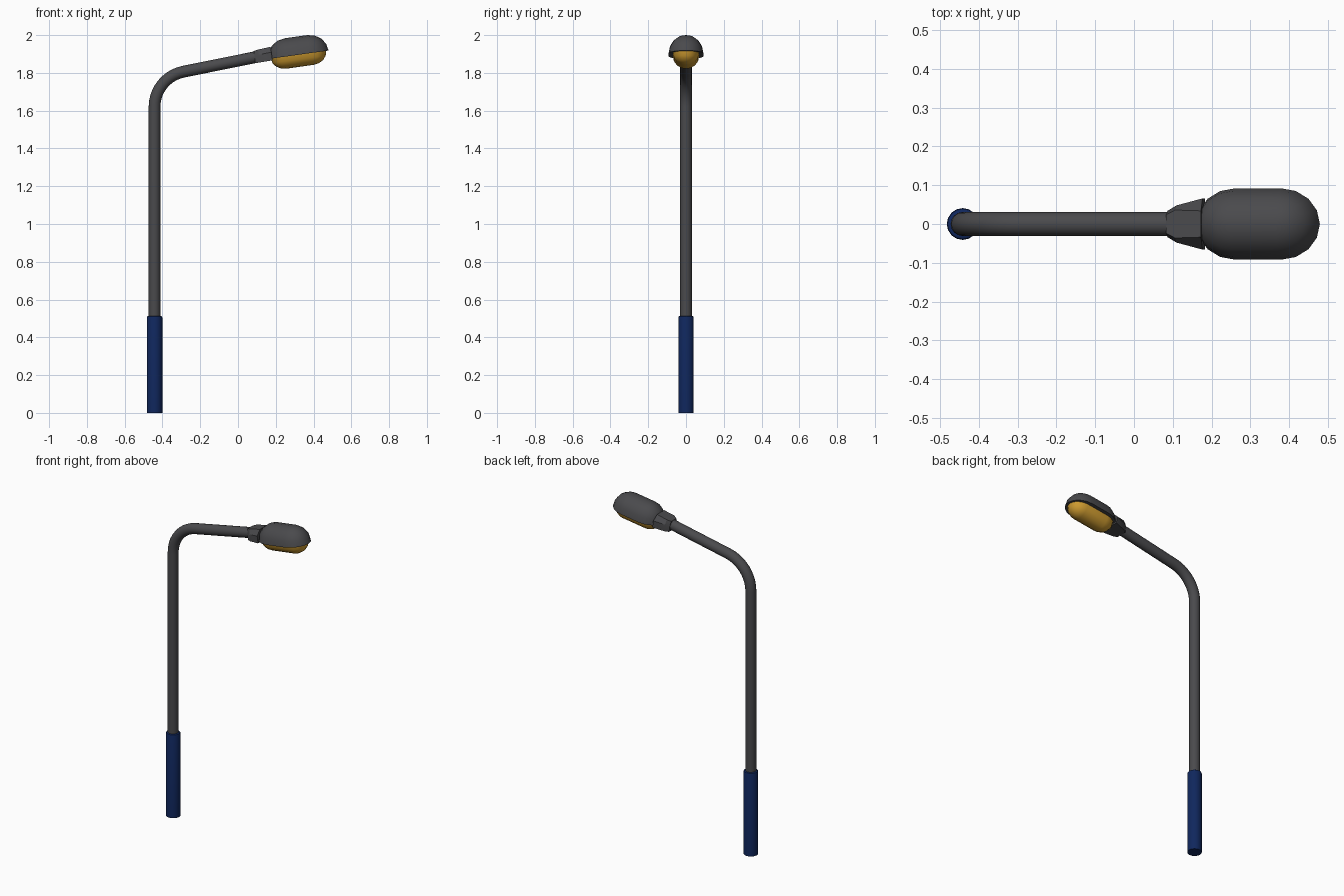
import bpy, bmesh, math
from mathutils import Vector, Matrix

if "Cube" in bpy.data.objects:
    bpy.data.objects.remove(bpy.data.objects["Cube"])

def material(name, rgb):
    m = bpy.data.materials.new(name)
    m.diffuse_color = (*rgb, 1)
    m.use_nodes = True
    m.node_tree.nodes["Principled BSDF"].inputs["Base Color"].default_value = m.diffuse_color
    return m

GREY = material("dark grey", (0.068, 0.068, 0.073))
NAVY = material("navy blue", (0.005, 0.02, 0.11))
AMBER = material("amber", (0.62, 0.33, 0.03))

def finish(name, bm, mat, angle=35, matrix=None):
    bmesh.ops.remove_doubles(bm, verts=bm.verts, dist=1e-5)
    bmesh.ops.recalc_face_normals(bm, faces=bm.faces)
    if matrix:
        bm.transform(matrix)
    me = bpy.data.meshes.new(name)
    bm.to_mesh(me)
    bm.free()
    me.materials.append(mat)
    ob = bpy.data.objects.new(name, me)
    bpy.context.collection.objects.link(ob)
    bpy.ops.object.select_all(action='DESELECT')
    ob.select_set(True)
    bpy.context.view_layer.objects.active = ob
    bpy.ops.object.shade_smooth_by_angle(angle=math.radians(angle))
    return ob

def loft(rings, cap_start=True, cap_end=True):
    """Bridge equal-length closed rings of points."""
    bm = bmesh.new()
    vs = [[bm.verts.new(p) for p in r] for r in rings]
    n = len(vs[0])
    for a, b in zip(vs, vs[1:]):
        for i in range(n):
            j = (i + 1) % n
            bm.faces.new((a[i], a[j], b[j], b[i]))
    if cap_start:
        bm.faces.new(vs[0])
    if cap_end:
        bm.faces.new(vs[-1])
    return bm

def tube(path, sides=16):
    """Path items: x, z, bend angle from vertical, radius."""
    rings = []
    for x, z, t, r in path:
        ring = []
        for i in range(sides):
            a = math.tau * i / sides
            c, s = r * math.cos(a), r * math.sin(a)
            ring.append((x + c * math.cos(t), s, z - c * math.sin(t)))
        rings.append(ring)
    return loft(rings)

PX = -0.442

# Base sleeve with a small rounded top edge
finish("base_sleeve", tube([(PX, 0, 0, 0.041), (PX, 0.505, 0, 0.041),
                            (PX, 0.511, 0, 0.039), (PX, 0.514, 0, 0.034)]), NAVY)

# Pole, bend and arm
R, Z0, TURN, r = 0.19, 1.62, math.radians(78.6), 0.031
path = [(PX, 0.5, 0, r)]
for k in range(11):
    t = TURN * k / 10
    path.append((PX + R * (1 - math.cos(t)), Z0 + R * math.sin(t), t, r))
x, z = path[-1][:2]
L = 0.43
path.append((x + L * math.sin(TURN), z + L * math.cos(TURN), TURN, r))
finish("pole_and_arm", tube(path), GREY)

# Lamp head parts share one tilted frame lying on the rim plane
HEAD = Matrix.Translation(Vector((0.32, 0, 1.896))) @ Matrix.Rotation(-math.radians(8), 4, 'Y')

def half_capsule(c, rx, ry, h, n=4):
    rings = []
    for k in range(n + 1):
        lat = math.pi / 2 * k / n
        cl, sl = math.cos(lat), math.sin(lat)
        ring = []
        for side in (1, -1):
            for i in range(2 * n + 1):
                a = -math.pi / 2 + math.pi * i / (2 * n)
                ring.append((side * (c + rx * math.cos(a) * cl),
                             side * ry * math.sin(a) * cl, h * sl))
        rings.append(ring)
    return loft(rings, cap_end=False)

finish("lamp_hood", half_capsule(0.06, 0.101, 0.092, 0.0965), GREY, 40, HEAD)
finish("lamp_lens", half_capsule(0.073, 0.075, 0.069, -0.064), AMBER, 40, HEAD)

# Faceted neck joining arm and hood: u, half width, top half width, bottom, top
rings = []
for u, w, tw, b, t in [(-0.232, 0.034, 0.024, -0.012, 0.052),
                       (-0.208, 0.048, 0.036, -0.012, 0.057),
                       (-0.140, 0.066, 0.034, -0.010, 0.062)]:
    m = b + (t - b) * 0.6
    rings.append([(u, -w, b), (u, w, b), (u, w, m), (u, tw, t), (u, -tw, t), (u, -w, m)])
finish("neck", loft(rings), GREY, 20, HEAD)
